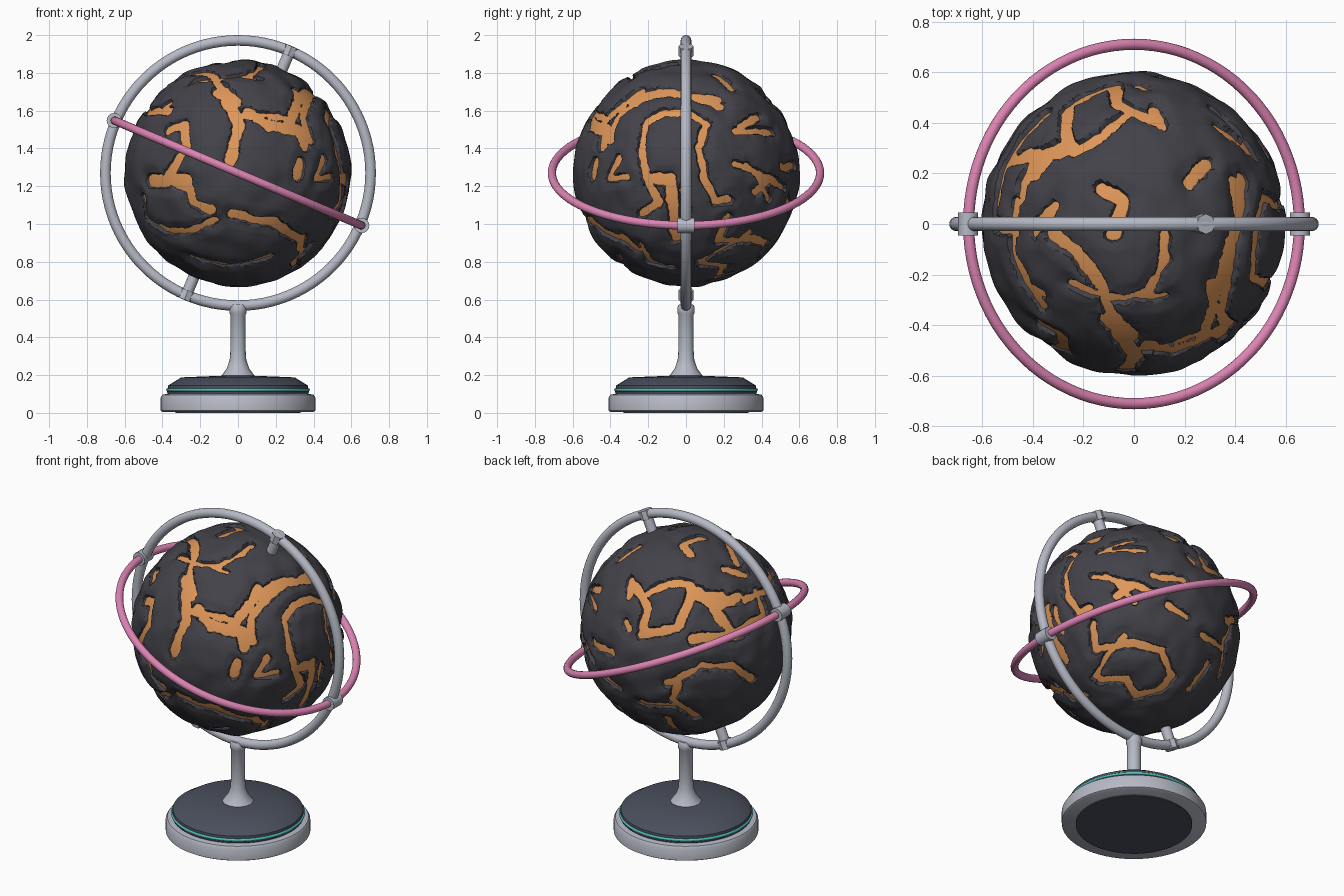
import bpy
import math
from mathutils import Vector, Matrix, noise, kdtree

cube = bpy.data.objects.get("Cube")
if cube:
    bpy.data.objects.remove(cube, do_unlink=True)

CENTRE = Vector((0, 0, 1.27))
TILT = math.radians(23)
AXIS = Vector((math.sin(TILT), 0, math.cos(TILT)))
ACROSS = Vector((math.cos(TILT), 0, -math.sin(TILT)))


def material(name, *rgb):
    mat = bpy.data.materials.new(name)
    mat.use_nodes = True
    mat.diffuse_color = (*rgb, 1)
    shader = next(n for n in mat.node_tree.nodes if n.type == "BSDF_PRINCIPLED")
    shader.inputs["Base Color"].default_value = (*rgb, 1)
    return mat


CRUST = material("charcoal crust", 0.055, 0.054, 0.066)
LAVA = material("orange core", 0.74, 0.31, 0.1)
METAL = material("light grey metal", 0.47, 0.49, 0.56)
PINK = material("pink ring", 0.72, 0.23, 0.45)
SLATE = material("dark slate", 0.07, 0.08, 0.11)
TEAL = material("teal trim", 0.08, 0.53, 0.5)


def finish(name, mat, angle=35):
    obj = bpy.context.object
    obj.name = name
    obj.data.materials.clear()
    obj.data.materials.append(mat)
    bpy.ops.object.shade_smooth_by_angle(angle=math.radians(angle))
    return obj


def torus(name, mat, centre, rotation, major, minor):
    bpy.ops.mesh.primitive_torus_add(location=centre, rotation=rotation, major_radius=major,
                                     minor_radius=minor, major_segments=96, minor_segments=16)
    return finish(name, mat, 60)


def rod(name, mat, start, end, radius, sides=16):
    span = end - start
    bpy.ops.mesh.primitive_cylinder_add(vertices=sides, radius=radius, depth=span.length,
                                        location=(start + end) / 2,
                                        rotation=span.to_track_quat("Z", "Y").to_euler())
    return finish(name, mat)


def lathe(name, mat, profile, sides=64):
    # Revolve an (r, z) profile around the vertical axis
    verts, faces = [], []
    for r, z in profile:
        for i in range(sides):
            a = math.tau * i / sides
            verts.append((r * math.cos(a), r * math.sin(a), z))
    for row in range(len(profile) - 1):
        for i in range(sides):
            a, b = row * sides + i, row * sides + (i + 1) % sides
            faces.append((a, b, b + sides, a + sides))
    faces.append(tuple(reversed(range(sides))))
    faces.append(tuple(range(len(verts) - sides, len(verts))))
    mesh = bpy.data.meshes.new(name)
    mesh.from_pydata(verts, [], faces)
    obj = bpy.data.objects.new(name, mesh)
    bpy.context.collection.objects.link(obj)
    bpy.ops.object.select_all(action="DESELECT")
    obj.select_set(True)
    bpy.context.view_layer.objects.active = obj
    return finish(name, mat)


# Lava channels: each is a half width and a path, in hundredths, on one side of the globe
FRONT = [
    (3, (-8, 45), (-5, 37), (1, 26), (-2, 15), (-4, 6)),
    (1.2, (-25, 48), (-12, 50), (13, 50)),
    (4, (-10, 44), (-2, 38)),
    (3, (32, 43), (31, 33), (25, 24), (13, 28), (6, 33)),
    (3.2, (17, 26), (33, 23), (36, 15)),
    (2, (-40, 35), (-37, 37)),
    (2.6, (-37, 23), (-29, 26), (-28, 15), (-33, 5), (-39, -3), (-26, -8), (-24, -16), (-15, -20)),
    (3.6, (-46, -4), (-28, -4)),
    (1.6, (-50, -13), (-48, -24), (-36, -31), (-25, -31), (-12, -25)),
    (2.2, (-3, -22), (9, -25), (20, -26), (28, -33), (34, -35), (34, -41)),
    (2.5, (33, 6), (32, -2)),
    (1.5, (46, 8), (42, -3), (50, -2)),
    (1, (-25, -44), (-4, -49), (17, -44)),
]
SIDE = [
    (2, (-24, -22), (-15, -16), (-20, -6), (-24, 13), (-22, 26), (-14, 32), (2, 32),
     (11, 26), (7, 13), (10, -3), (16, -15), (23, -14)),
    (2.8, (-19, -3), (-8, -3), (-7, -22), (-5, -35)),
    (1.8, (-1, -6), (1, -22)),
    (2.4, (-41, 18), (-37, 30), (-24, 39), (-8, 43), (5, 40), (18, 36)),
    (2, (30, 25), (38, 30)),
    (1.5, (26, 5), (37, 1), (44, -14)),
    (1.5, (37, 1), (52, -8)),
    (2, (-24, -38), (-19, -47), (-8, -50)),
    (1.5, (7, -47), (21, -40), (34, -32)),
]
TOP = [
    (2.6, (-13, 14), (-4, 9), (-8, -4)),
    (2.6, (-33, -4), (-23, -11), (-14, -24), (-8, -38)),
    (1.8, (-11, -30), (6, -28), (12, -15), (12, -4)),
    (2.2, (22, 17), (29, 24)),
    (2.2, (8, 46), (11, 39)),
    (2.4, (40, 17), (42, 2), (36, -16), (31, -34)),
    (2, (4, -50), (26, -44)),
    (3, (-45, 11), (-39, 27), (-29, 29)),
    (2.3, (-47, 9), (-48, -12), (-37, -32)),
]
BACK = [
    (2.4, (-31, 25), (-24, 17), (-10, 24), (3, 24)),
    (2.5, (3, 24), (3, 15), (-4, -2), (-25, -5), (-21, 9), (-25, 17)),
    (3, (3, 22), (8, 17), (21, 17), (17, 9), (28, -5), (45, 6), (41, 20)),
    (2.8, (5, -8), (28, -5)),
    (1.8, (-34, 2), (-32, -2)),
    (2, (22, 33), (35, 30)),
    (2, (-10, -33), (0, -29), (10, -23), (28, -23), (39, -30)),
    (2, (-3, -33), (-7, -42), (7, -51)),
]
UNDER = [
    (2, (-20, 29), (-4, 24), (-13, 18)),
    (1.5, (-22, 43), (3, 45)),
    (2, (8, 30), (26, 28)),
    (2, (17, 13), (28, 7)),
    (2.1, (-26, 1), (-24, -13), (-3, -9), (14, -13), (20, -27), (14, -35), (0, -39), (-6, -30), (-21, -30)),
    (1.5, (37, -3), (49, -10)),
    (2, (41, -19), (31, -34)),
]
# Azimuth and elevation that each group of channels faces
GROUPS = [(0, 0, FRONT), (90, 0, SIDE), (0, 90, TOP), (214, 27, BACK), (143, -28, UNDER)]


def on_globe(azimuth, elevation, u, v):
    turn = Matrix.Rotation(math.radians(azimuth), 3, "Z") @ Matrix.Rotation(math.radians(-elevation), 3, "X")
    depth = math.sqrt(max(0, 59 * 59 - u * u - v * v))
    return (turn @ Vector((u, -depth, v))).normalized()


samples = []
for azimuth, elevation, channels in GROUPS:
    for width, *path in channels:
        dirs = [on_globe(azimuth, elevation, u, v) for u, v in path]
        for a, b in zip(dirs, dirs[1:]):
            steps = max(2, int((b - a).length * 120))
            for i in range(steps + 1):
                samples.append((a.lerp(b, i / steps).normalized(), width / 100))
tree = kdtree.KDTree(len(samples))
for i, (direction, width) in enumerate(samples):
    tree.insert(direction * 0.6, i)
tree.balance()

# Globe: smooth glowing core inside a lumpy crust that sinks below it along the channels
bpy.ops.mesh.primitive_ico_sphere_add(subdivisions=6, radius=0.575, location=CENTRE)
finish("globe_core", LAVA, 60)

bpy.ops.mesh.primitive_ico_sphere_add(subdivisions=7, radius=0.6, location=CENTRE)
for vert in bpy.context.object.data.vertices:
    d = vert.co.normalized()
    _, index, distance = tree.find(d * 0.6)
    ragged = noise.noise(d * 9) * 0.012 + noise.noise(d * 22) * 0.006
    gap = distance - samples[index][1] + ragged
    rise = min(max(gap / 0.01 + 0.5, 0), 1)
    lump = noise.noise(d * 5) * 0.013 + min(max(gap, 0), 0.05) * 0.22
    vert.co = d * (0.55 + rise * (0.038 + lump))
finish("globe_crust", CRUST, 40)

# Upright ring and tilted equator ring
torus("upright_ring", METAL, CENTRE, (math.pi / 2, 0, 0), 0.702, 0.028)
torus("equator_ring", PINK, CENTRE, (0, TILT, 0), 0.71, 0.022)

# Axle pins and ring clamps, one of each per side
for side, label in ((1, "left"), (-1, "right")):
    end = "top" if side > 0 else "bottom"
    rod(end + "_axle_pin", METAL, CENTRE + AXIS * side * 0.56, CENTRE + AXIS * side * 0.7, 0.03)
    rod(end + "_axle_knob", METAL, CENTRE + AXIS * side * 0.675, CENTRE + AXIS * side * 0.728, 0.04, 8)
    hub = CENTRE + ACROSS * side * 0.712
    half = Vector((0, 0.045, 0))
    rod(label + "_clamp", METAL, hub - half, hub + half, 0.04)

# Stand
lathe("post", METAL, [(0.1, 0.185), (0.085, 0.2), (0.06, 0.235), (0.044, 0.28), (0.04, 0.34),
                      (0.04, 0.52), (0.046, 0.53), (0.046, 0.56), (0.038, 0.573)], 16)
lathe("base_foot", METAL, [(0.4, 0.006), (0.41, 0.012), (0.41, 0.08), (0.4, 0.096), (0.37, 0.102)])
lathe("base_underside", SLATE, [(0.33, 0), (0.33, 0.008)])
lathe("base_top", SLATE, [(0.37, 0.1), (0.375, 0.11), (0.37, 0.145), (0.3, 0.188), (0.08, 0.197)])
torus("base_trim", TEAL, (0, 0, 0.122), (0, 0, 0), 0.372, 0.008)
